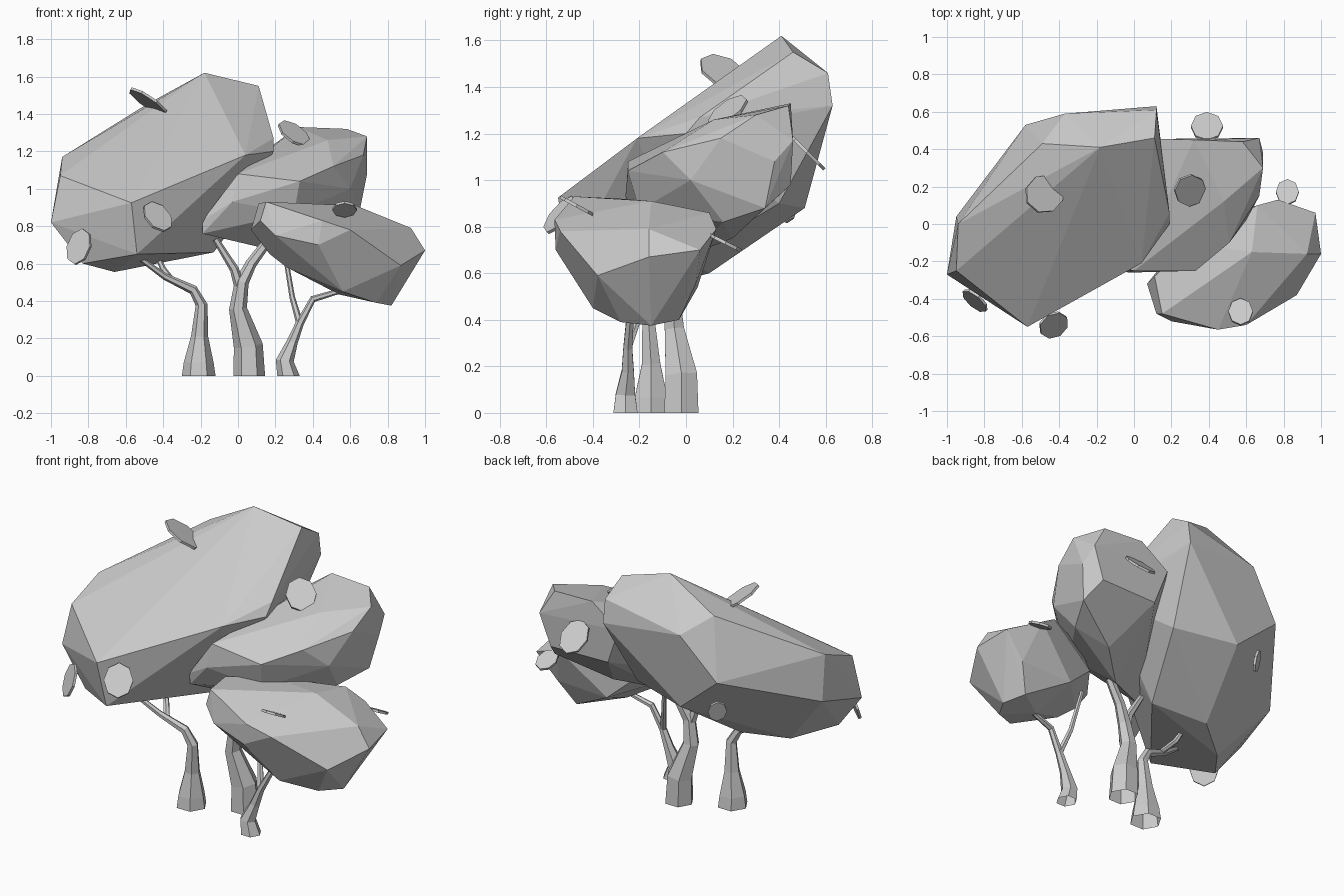
import bpy, bmesh, math
from mathutils import Vector


def add_object(name, bm):
    bmesh.ops.recalc_face_normals(bm, faces=bm.faces[:])
    me = bpy.data.meshes.new(name)
    bm.to_mesh(me)
    bm.free()
    ob = bpy.data.objects.new(name, me)
    bpy.context.collection.objects.link(ob)
    return ob


def crown(name, pts):
    """Faceted foliage clump: convex hull of its corner points."""
    bm = bmesh.new()
    for p in pts:
        bm.verts.new(p)
    bmesh.ops.convex_hull(bm, input=bm.verts[:])
    loose = [v for v in bm.verts if not v.link_faces]
    bmesh.ops.delete(bm, geom=loose, context='VERTS')
    bmesh.ops.dissolve_limit(bm, angle_limit=math.radians(5),
                             verts=bm.verts[:], edges=bm.edges[:])
    return add_object(name, bm)


def tube(bm, path, n=6):
    """Tapered branch along (x, y, z, radius) stations, open at the base."""
    pts = [Vector(p[:3]) for p in path]
    rings = []
    for i, p in enumerate(pts):
        d = (pts[min(i + 1, len(pts) - 1)] - pts[max(i - 1, 0)]).normalized()
        if i == 0:
            d = Vector((0, 0, 1))
        a = Vector((0, 1, 0)).cross(d).normalized()
        b = d.cross(a)
        r = path[i][3]
        rings.append([bm.verts.new(p + r * (a * math.cos(2 * math.pi * k / n)
                                            + b * math.sin(2 * math.pi * k / n)))
                      for k in range(n)])
    for r0, r1 in zip(rings, rings[1:]):
        for k in range(n):
            bm.faces.new((r0[k], r0[(k + 1) % n], r1[(k + 1) % n], r1[k]))
    bm.faces.new(rings[-1])


def trunk(name, *paths):
    bm = bmesh.new()
    for p in paths:
        tube(bm, p)
    return add_object(name, bm)


def leaf(name, loc, normal, r):
    """Thin eight-sided leaf facing along its normal."""
    bm = bmesh.new()
    bmesh.ops.create_cone(bm, cap_ends=True, segments=8, radius1=r,
                          radius2=r, depth=0.014)
    for v in bm.verts:
        v.co.x *= 0.82
    ob = add_object(name, bm)
    ob.location = loc
    ob.rotation_euler = Vector(normal).to_track_quat('Z', 'Y').to_euler()
    return ob


# Foliage clumps
crown("large_crown", [
    (-1, -.27, .82), (-.95, -.25, 1.07), (-.94, .0, 1.17), (-.57, -.55, .925),
    (.04, -.21, 1.18), (.19, .0, 1.2), (.19, .06, 1.27), (.11, .46, 1.55),
    (-.18, .41, 1.62), (-.49, .43, 1.45), (-.37, .59, 1.36), (-.58, .53, 1.1),
    (.12, .61, 1.46), (.12, .63, 1.32), (-.32, .51, .88), (.05, .4, .9),
    (-.44, .1, .6), (-.95, .04, .9), (-.66, -.07, .555), (-.83, -.29, .6),
    (-.54, -.5, .65), (-.13, .0, .66)])
crown("middle_crown", [
    (-.19, -.19, .76), (-.19, -.2, .83), (0, -.25, 1.08), (-.03, -.26, .93),
    (.33, -.25, 1.04), (.51, -.1, 1.12), (.48, .12, 1.26), (.32, .45, 1.33),
    (.58, .44, 1.32), (.69, .3, 1.28), (.67, .46, 1.17), (.69, .38, 1.08),
    (.67, .15, 1.18), (.6, .02, 1.0), (.6, .45, .98), (.65, .34, .88),
    (.56, .16, .82), (.15, .02, .68), (.14, .455, 1.2), (.22, .44, .98),
    (.35, .2, .75), (.3, -.2, .87)])
crown("small_crown", [
    (.07, -.32, .78), (.11, -.28, .92), (.15, -.48, .93), (.12, -.48, .83),
    (.2, -.52, .75), (.45, -.565, .83), (.43, -.56, .7), (.6, -.54, .78),
    (.87, -.38, .59), (1, -.16, .67), (.925, -.16, .79), (.97, .06, .7),
    (.84, .04, .55), (.77, .13, .79), (.66, .1, .86), (.63, -.15, .91),
    (.82, -.15, .375), (.76, -.03, .4), (.74, -.28, .39), (.56, -.4, .45),
    (.54, -.2, .435), (.26, -.35, .58), (.17, -.3, .65), (.32, .0, .7),
    (.5, .05, .54), (.3, -.1, .9)])

# Trunks, each with a side branch
trunk("left_trunk",
      [(-.21, -.15, 0, .09), (-.21, -.15, .07, .08), (-.205, -.15, .21, .046),
       (-.195, -.16, .38, .032), (-.24, -.17, .46, .026),
       (-.39, -.2, .53, .018), (-.54, -.25, .64, .013)],
      [(-.35, -.19, .51, .02), (-.4, -.12, .57, .016), (-.44, -.08, .66, .012)])
trunk("centre_trunk",
      [(.06, -.02, 0, .085), (.055, -.02, .16, .078), (.0, -.05, .36, .048),
       (.02, -.06, .5, .038), (.07, -.04, .6, .03), (.16, -.02, .72, .025)],
      [(.015, -.06, .46, .032), (-.02, -.07, .57, .024),
       (-.12, -.08, .73, .017)])
trunk("right_trunk",
      [(.27, -.26, 0, .06), (.25, -.26, .08, .048), (.29, -.25, .18, .03),
       (.33, -.25, .28, .022), (.4, -.24, .41, .018), (.6, -.22, .47, .013)],
      [(.33, -.25, .28, .02), (.29, -.2, .42, .015), (.25, -.15, .66, .012)])

# Loose leaves: position, facing direction, radius
leaves = [
    ((-.48, .16, 1.465), (.5, .25, .8), .125),
    ((.3, .18, 1.295), (.4, -.45, .75), .105),
    ((-.43, -.54, .85), (.4, -.65, .62), .1),
    ((-.85, -.41, .69), (-.6, -.7, .3), .1),
    ((.57, -.47, .89), (0, .47, .88), .08),
    ((.39, .52, 1.12), (0, .7, .7), .105),
    ((.82, .17, .73), (0, .45, .9), .075),
    ((-.52, .44, .88), (-.6, .65, -.2), .065),
]
for i, (loc, nrm, r) in enumerate(leaves, 1):
    leaf(f"leaf_{i}", loc, nrm, r)
